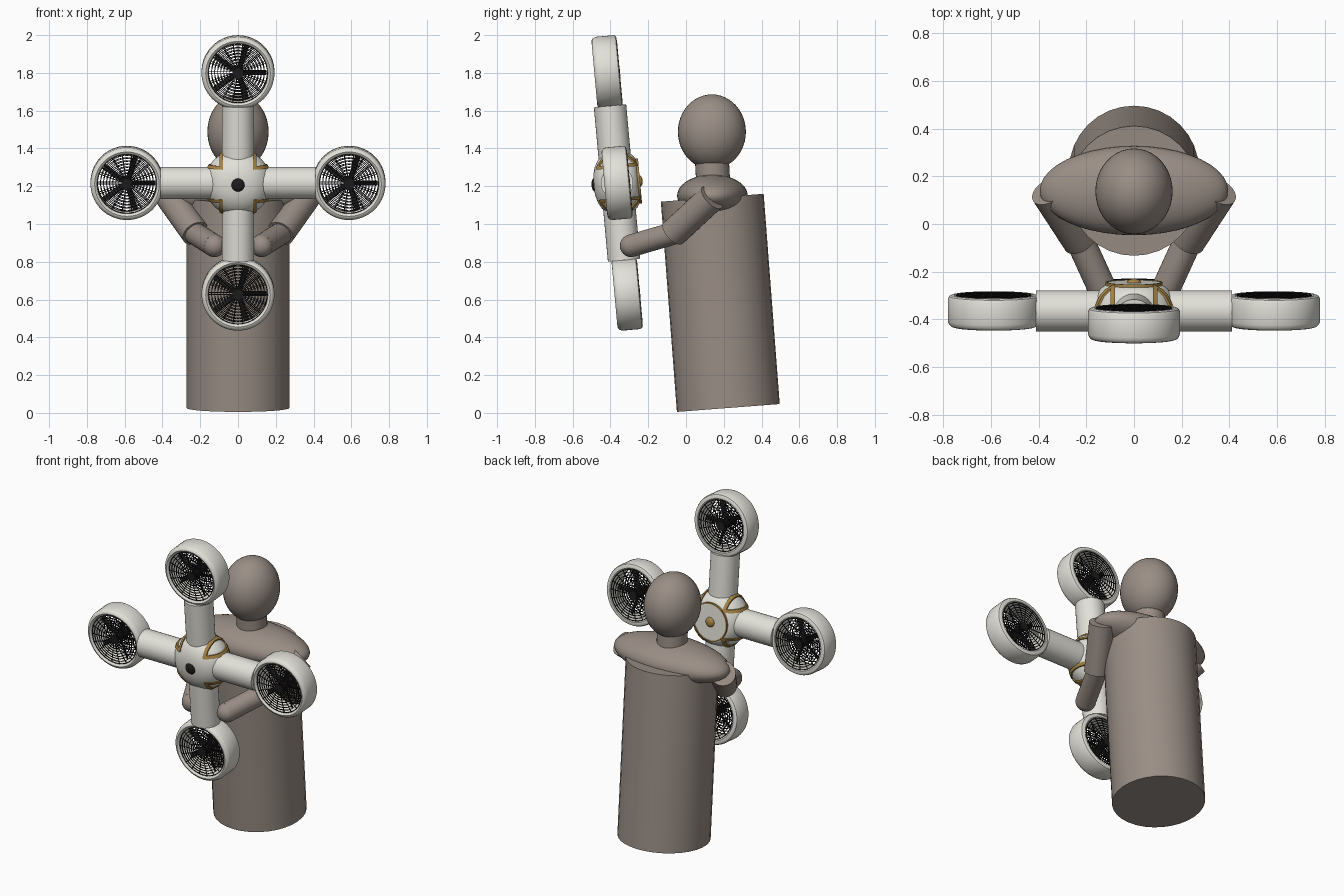
import bpy, bmesh, math
from mathutils import Matrix, Vector

cube = bpy.data.objects.get("Cube")
if cube:
    bpy.data.objects.remove(cube, do_unlink=True)


def material(name, r, g, b):
    m = bpy.data.materials.new(name)
    m.use_nodes = True
    m.diffuse_color = (r, g, b, 1)
    m.node_tree.nodes["Principled BSDF"].inputs["Base Color"].default_value = (r, g, b, 1)
    return m


TAUPE = material("taupe", 0.32, 0.27, 0.235)
WHITE = material("warm white", 0.76, 0.75, 0.69)
BLACK = material("black", 0.012, 0.012, 0.013)
GOLD = material("dull gold", 0.38, 0.23, 0.06)

# Frame of the aircraft: leaning forward at the top
CRAFT = Matrix.Translation((0, -0.365, 1.217)) @ Matrix.Rotation(math.radians(5.2), 4, 'X')
REACH = 0.588


def finish(bm, name, mat, matrix=Matrix(), smooth=True):
    bmesh.ops.recalc_face_normals(bm, faces=bm.faces)
    mesh = bpy.data.meshes.new(name)
    bm.to_mesh(mesh)
    bm.free()
    mesh.materials.append(mat)
    ob = bpy.data.objects.new(name, mesh)
    bpy.context.collection.objects.link(ob)
    ob.matrix_world = matrix
    if smooth:
        bpy.ops.object.select_all(action='DESELECT')
        ob.select_set(True)
        bpy.context.view_layer.objects.active = ob
        bpy.ops.object.shade_smooth_by_angle(angle=math.radians(35))
    return ob


def lathe(bm, profile, segs, closed=False):
    """Spin (radius, y) points about the y axis."""
    verts = [bm.verts.new((r, y, 0)) for r, y in profile]
    pairs = list(zip(verts, verts[1:]))
    if closed:
        pairs.append((verts[-1], verts[0]))
    edges = [bm.edges.new(p) for p in pairs]
    bmesh.ops.spin(bm, geom=verts + edges, cent=(0, 0, 0), axis=(0, 1, 0),
                   angle=math.tau, steps=segs, use_merge=True)
    bmesh.ops.remove_doubles(bm, verts=bm.verts, dist=1e-5)


def box(bm, lo, hi, matrix=Matrix()):
    lo, hi = Vector(lo), Vector(hi)
    m = matrix @ Matrix.Translation((lo + hi) / 2) @ Matrix.Diagonal((*(hi - lo), 1))
    bmesh.ops.create_cube(bm, size=1, matrix=m)


def limb(name, a, b, radius, mat, matrix=Matrix(), segs=32, ball=False):
    """Cylinder from a to b, with an optional round tip at b."""
    a, b = Vector(a), Vector(b)
    d = b - a
    bm = bmesh.new()
    m = Matrix.Translation((a + b) / 2) @ d.to_track_quat('Z', 'Y').to_matrix().to_4x4()
    bmesh.ops.create_cone(bm, cap_ends=True, segments=segs, radius1=radius, radius2=radius,
                          depth=d.length, matrix=m)
    if ball:
        bmesh.ops.create_uvsphere(bm, u_segments=24, v_segments=16, radius=radius,
                                  matrix=Matrix.Translation(b))
    return finish(bm, name, mat, matrix)


def ellipsoid(name, centre, radii, mat, matrix=Matrix()):
    bm = bmesh.new()
    bmesh.ops.create_uvsphere(bm, u_segments=40, v_segments=24, radius=1,
                              matrix=Matrix.Translation(centre) @ Matrix.Diagonal((*radii, 1)))
    return finish(bm, name, mat, matrix)


# Figure
limb("torso", (0, 0.224, 0.026), (0, 0.139, 1.139), 0.273, TAUPE)
ellipsoid("shoulders", (0, 0.14, 1.15), (0.395, 0.187, 0.112), TAUPE)
limb("neck", (0, 0.145, 1.2), (0, 0.135, 1.38), 0.09, TAUPE)
ellipsoid("head", (0, 0.137, 1.488), (0.162, 0.18, 0.198), TAUPE)
for side, s in (("left", 1), ("right", -1)):
    elbow = (s * 0.225, -0.07, 0.95)
    limb(side + "_upper_arm", (s * 0.36, 0.137, 1.14), elbow, 0.075, TAUPE)
    limb(side + "_forearm", (s * 0.235, -0.05, 0.955), (s * 0.125, -0.29, 0.885), 0.06,
         TAUPE, ball=True)

# Hub
HUB = [(0, -0.125), (0.05, -0.122), (0.09, -0.112), (0.125, -0.094), (0.152, -0.068),
       (0.17, -0.035), (0.177, 0), (0.173, 0.035), (0.16, 0.068), (0.14, 0.095),
       (0.115, 0.112), (0, 0.112)]
bm = bmesh.new()
lathe(bm, HUB, 64)
finish(bm, "hub", WHITE, CRAFT)
ellipsoid("front_lens", (0, -0.118, 0), (0.036, 0.018, 0.036), BLACK, CRAFT)
ellipsoid("rear_knob", (0, 0.12, 0), (0.03, 0.016, 0.03), GOLD, CRAFT)

# Rear cover with its rim
bm = bmesh.new()
lathe(bm, [(0, 0.12), (0.112, 0.12), (0.112, 0.105), (0, 0.105)], 48)
finish(bm, "rear_cover", WHITE, CRAFT)
bm = bmesh.new()
lathe(bm, [(0.112, 0.106), (0.119, 0.106), (0.119, 0.122), (0.112, 0.122)], 48, closed=True)
finish(bm, "rear_cover_rim", GOLD, CRAFT)

# Corner brackets: angle plates trimmed to a slightly larger hub
bm = bmesh.new()
lathe(bm, [(r * 1.04, y * 1.04) for r, y in HUB], 64)
trimmer = finish(bm, "bracket_trimmer", GOLD, CRAFT)
trimmer.hide_render = True
for i in range(4):
    turn = Matrix.Rotation(math.pi / 2 * i, 4, 'Y')
    bm = bmesh.new()
    outline = [(0.08, 0.08), (0.18, 0.08), (0.18, 0.098), (0.098, 0.098), (0.098, 0.18), (0.08, 0.18)]
    face = bm.faces.new([bm.verts.new((x, -0.15, z)) for x, z in outline])
    ext = bmesh.ops.extrude_face_region(bm, geom=[face])
    bmesh.ops.translate(bm, vec=(0, 0.3, 0),
                        verts=[e for e in ext["geom"] if isinstance(e, bmesh.types.BMVert)])
    bracket = finish(bm, f"bracket_{i + 1}", GOLD, CRAFT @ turn, smooth=False)
    mod = bracket.modifiers.new("trim", 'BOOLEAN')
    mod.operation = 'INTERSECT'
    mod.solver = 'EXACT'
    mod.object = trimmer
    bpy.context.view_layer.objects.active = bracket
    bpy.ops.object.modifier_apply(modifier=mod.name)
bpy.data.objects.remove(trimmer, do_unlink=True)


def fan(label, matrix):
    # Rounded duct ring
    bm = bmesh.new()
    lathe(bm, [(0.157, -0.054), (0.163, -0.063), (0.171, -0.067), (0.18, -0.064), (0.188, -0.056),
               (0.193, -0.042), (0.193, 0.052), (0.188, 0.062), (0.178, 0.067), (0.165, 0.067),
               (0.157, 0.06)], 56, closed=True)
    finish(bm, label + "_duct", WHITE, matrix)

    # Front and rear guards of rings and spokes
    for end, y in (("front", -0.056), ("rear", 0.066)):
        bm = bmesh.new()
        for k in range(9):
            r = 0.028 + 0.016 * k
            lathe(bm, [(r - 0.002, y - 0.002), (r + 0.002, y - 0.002),
                       (r + 0.002, y + 0.002), (r - 0.002, y + 0.002)], 40, closed=True)
        for k in range(18):
            box(bm, (0.02, y - 0.002, -0.0018), (0.159, y + 0.002, 0.0018),
                Matrix.Rotation(math.tau * k / 18, 4, 'Y'))
        lathe(bm, [(0, y - 0.003), (0.026, y - 0.003), (0.026, y + 0.003), (0, y + 0.003)], 24)
        finish(bm, f"{label}_{end}_guard", BLACK, matrix, smooth=False)

    # Pitched rotor blades on a central motor
    bm = bmesh.new()
    lathe(bm, [(0, -0.05), (0.024, -0.05), (0.024, 0.06), (0, 0.06)], 24)
    for k in range(5):
        blade = Matrix.Rotation(math.tau * k / 5, 4, 'Y') @ Matrix.Rotation(math.radians(35), 4, 'X')
        box(bm, (0.015, -0.002, -0.016), (0.15, 0.002, 0.016), blade)
    finish(bm, label + "_rotor", BLACK, matrix, smooth=False)


# Four booms, each carrying a ducted fan
for label, direction in (("top", (0, 0, 1)), ("bottom", (0, 0, -1)),
                         ("left", (1, 0, 0)), ("right", (-1, 0, 0))):
    d = Vector(direction)
    limb(label + "_boom", d * 0.05, d * 0.41, 0.086, WHITE, CRAFT)
    fan(label + "_fan", CRAFT @ Matrix.Translation(d * REACH))
